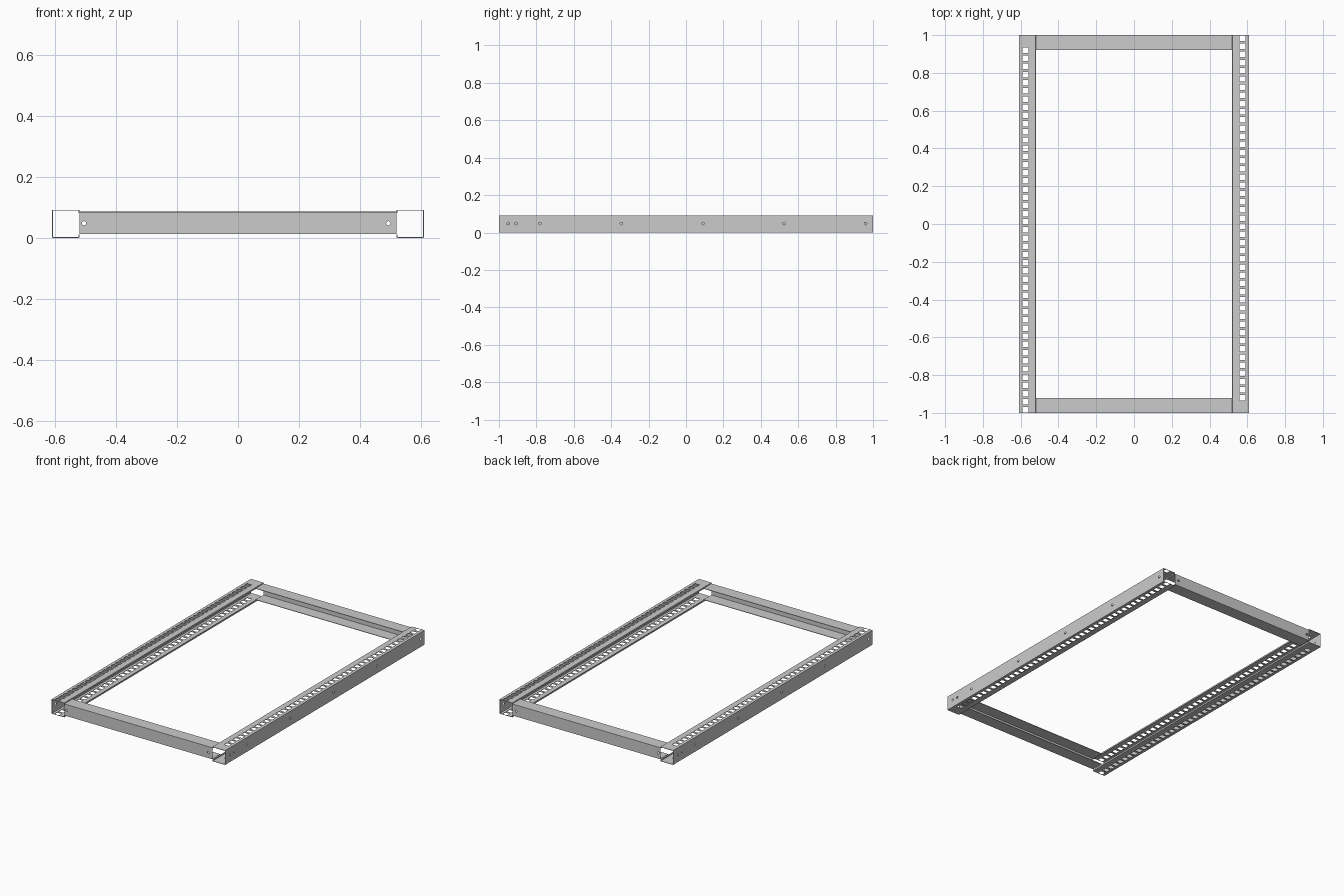
import bpy, bmesh
from mathutils import Matrix

if "Cube" in bpy.data.objects:
    bpy.data.objects.remove(bpy.data.objects["Cube"])

T = 0.003        # sheet thickness
PITCH = 0.0433   # spacing of the punched square holes
HOLE = 0.029     # length of a square hole


def sheet(name, profile, cuts, place, punched=()):
    """Sweep an open profile along the cuts, leaving out punched cells."""
    bm = bmesh.new()
    rows = [[bm.verts.new(place(p, c)) for p in profile] for c in cuts]
    for j in range(len(cuts) - 1):
        for i in range(len(profile) - 1):
            if i in punched and j % 2 == 1:
                continue
            bm.faces.new((rows[j][i], rows[j][i + 1], rows[j + 1][i + 1], rows[j + 1][i]))
    bmesh.ops.recalc_face_normals(bm, faces=bm.faces)
    mesh = bpy.data.meshes.new(name)
    bm.to_mesh(mesh)
    bm.free()
    ob = bpy.data.objects.new(name, mesh)
    bpy.context.collection.objects.link(ob)
    solid = ob.modifiers.new("thickness", 'SOLIDIFY')
    solid.thickness = T
    solid.offset = 0
    return ob


def drill(ob, centres, axis, radius=0.007):
    """Cut round bolt holes through the web along the given axis."""
    bm = bmesh.new()
    turn = Matrix.Rotation(1.5707963, 4, 'Y' if axis == 'X' else 'X')
    for c in centres:
        bmesh.ops.create_cone(bm, cap_ends=True, segments=12, radius1=radius, radius2=radius,
                              depth=0.03, matrix=Matrix.Translation(c) @ turn)
    mesh = bpy.data.meshes.new(ob.name + "_cutter")
    bm.to_mesh(mesh)
    bm.free()
    cutter = bpy.data.objects.new(mesh.name, mesh)
    bpy.context.collection.objects.link(cutter)
    cutter.parent = ob
    cutter.hide_render = True
    cutter.hide_viewport = True
    cutter.display_type = 'WIRE'
    cut = ob.modifiers.new("bolt_holes", 'BOOLEAN')
    cut.object = cutter
    cut.operation = 'DIFFERENCE'
    cut.solver = 'EXACT'


# Side rails: lipped channels open to the inside, flanges punched with square holes
h = T / 2
xi, xo, zb, zt = 0.52 + h, 0.61 - h, h, 0.092 - h
rail_profile = [(xi, zt - 0.009), (xi, zt), (0.558, zt), (0.591, zt), (xo, zt),
                (xo, zb), (0.591, zb), (0.558, zb), (xi, zb), (xi, zb + 0.009)]
cuts = [-1.0]
for k in range(45):
    y = -0.921 + k * PITCH
    cuts += [y - HOLE / 2, y + HOLE / 2]
cuts.append(1.0)
bolt_y = (-0.95, -0.91, -0.78, -0.345, 0.09, 0.525, 0.96)
for name, s in (("right_rail", 1), ("left_rail", -1)):
    rail = sheet(name, rail_profile, cuts, lambda p, c: (s * p[0], s * c, p[1]), punched=(2, 6))
    drill(rail, [(s * xo, s * y, 0.048) for y in bolt_y], 'X')

# Cross members: plain channels open to the inside
cross_profile = [(0.92, 0.086 - h), (1 - h, 0.086 - h), (1 - h, 0.012 + h), (0.92, 0.012 + h)]
for name, s in (("front_crossbar", -1), ("back_crossbar", 1)):
    bar = sheet(name, cross_profile, (-0.52, 0.52), lambda p, c: (c, s * p[0], p[1]))
    drill(bar, [(x, s * (1 - h), 0.048) for x in (-0.505, 0.493)], 'Y')
